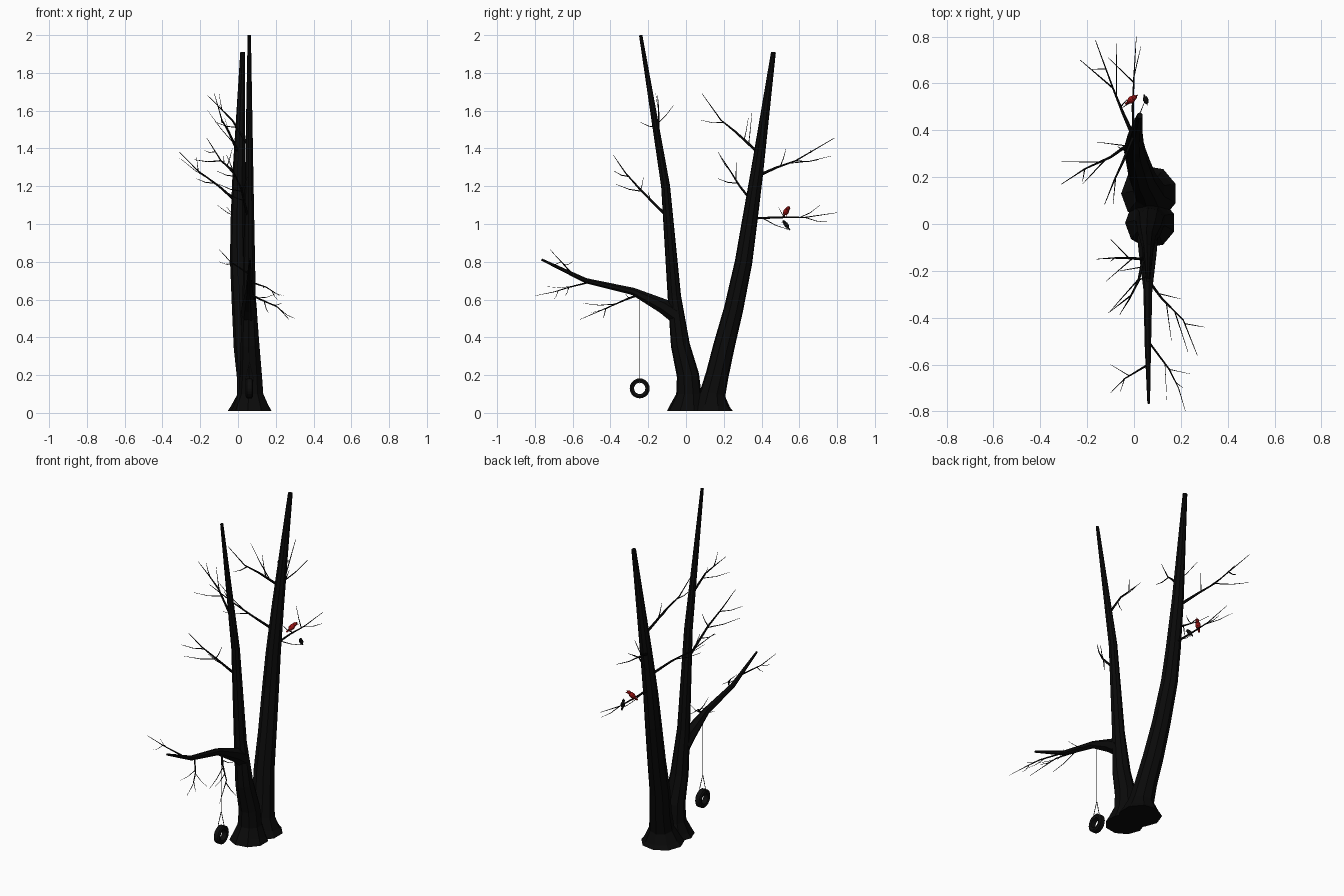
import bpy
import bmesh
import math
from mathutils import Vector, Matrix

default_cube = bpy.data.objects.get("Cube")
if default_cube:
    bpy.data.objects.remove(default_cube, do_unlink=True)


def make_material(name, colour):
    material = bpy.data.materials.new(name)
    material.use_nodes = True
    material.diffuse_color = colour
    shader = material.node_tree.nodes["Principled BSDF"]
    shader.inputs["Base Color"].default_value = colour
    shader.inputs["Roughness"].default_value = 0.9
    return material


bark = make_material("black bark", (0.003, 0.003, 0.003, 1))
rubber = make_material("black rubber", (0.004, 0.004, 0.004, 1))
rope_grey = make_material("dark rope", (0.02, 0.02, 0.02, 1))
red_feather = make_material("red feather", (0.35, 0.008, 0.008, 1))
black_feather = make_material("black feather", (0.005, 0.005, 0.005, 1))


def finish(mesh_builder, name, material):
    bmesh.ops.recalc_face_normals(mesh_builder, faces=mesh_builder.faces)
    mesh = bpy.data.meshes.new(name)
    mesh_builder.to_mesh(mesh)
    mesh_builder.free()
    mesh.materials.append(material)
    part = bpy.data.objects.new(name, mesh)
    bpy.context.scene.collection.objects.link(part)
    return part


def add_tube(builder, points, radii, sides, level_start=False):
    """Tapered tube through the points, with rings square to the path."""
    points = [Vector(point) for point in points]
    last = len(points) - 1
    rings = []
    for index, point in enumerate(points):
        tangent = points[min(index + 1, last)] - points[max(index - 1, 0)]
        if level_start and index == 0:
            tangent = Vector((0, 0, 1))
        turn = Vector((0, 0, 1)).rotation_difference(tangent.normalized())
        ring = []
        for side in range(sides):
            angle = math.tau * (side + 0.5) / sides
            offset = Vector((math.cos(angle), math.sin(angle), 0)) * radii[index]
            ring.append(builder.verts.new(point + turn @ offset))
        rings.append(ring)
    for lower, upper in zip(rings, rings[1:]):
        for side in range(sides):
            after = (side + 1) % sides
            builder.faces.new((lower[side], lower[after], upper[after], upper[side]))
    builder.faces.new(rings[0][::-1])
    builder.faces.new(rings[-1])


def limb(name, points, radii, sides, material=bark, level_start=False):
    builder = bmesh.new()
    add_tube(builder, points, radii, sides, level_start)
    return finish(builder, name, material)


def spray(name, path, twigs, thickness=0.008):
    """Branch with side twigs; each twig is (segment position, tip)."""
    builder = bmesh.new()
    path = [Vector(point) for point in path]
    last = len(path) - 1
    radii = [thickness * (1 - 0.85 * step / last) for step in range(last + 1)]
    add_tube(builder, path, radii, 5)
    for position, tip in twigs:
        segment = min(int(position), last - 1)
        start = path[segment].lerp(path[segment + 1], position - segment)
        tip = Vector(tip)
        bend = start.lerp(tip, 0.5) + Vector((0, 0, -0.008))
        width = thickness * 0.4
        add_tube(builder, (start, bend, tip), (width, width * 0.7, width * 0.3), 4)
    return finish(builder, name, bark)


# Two trunks with flared feet
limb("front_trunk",
     [(0.07, 0.005, 0.01), (0.07, 0.01, 0.04), (0.07, 0.015, 0.1), (0.07, 0.01, 0.2),
      (0.065, -0.03, 0.36), (0.06, -0.062, 0.62), (0.06, -0.108, 1.2), (0.06, -0.24, 2.0)],
     [0.108, 0.092, 0.068, 0.06, 0.051, 0.036, 0.024, 0.009], 9, level_start=True)
limb("back_trunk",
     [(0.065, 0.13, 0.01), (0.065, 0.135, 0.04), (0.065, 0.14, 0.1), (0.055, 0.165, 0.2),
      (0.035, 0.2, 0.35), (0.02, 0.252, 0.55), (0.005, 0.305, 0.8), (0.002, 0.335, 1.0),
      (0.005, 0.375, 1.27), (0.025, 0.463, 1.91)],
     [0.12, 0.1, 0.07, 0.062, 0.058, 0.052, 0.047, 0.042, 0.034, 0.013], 9, level_start=True)

# Heavy limb that carries the swing
limb("swing_limb",
     [(0.06, -0.055, 0.52), (0.06, -0.12, 0.565), (0.06, -0.28, 0.643),
      (0.06, -0.53, 0.7), (0.063, -0.765, 0.812)],
     [0.046, 0.04, 0.02, 0.014, 0.006], 7)

# Twigs on the swing limb
spray("limb_spray_inner",
      [(0.06, -0.24, 0.63), (0.12, -0.32, 0.6), (0.21, -0.41, 0.56), (0.27, -0.56, 0.495)],
      [(2.1, (0.3, -0.44, 0.5)), (1.6, (0.23, -0.545, 0.58)),
       (0.7, (0.2, -0.32, 0.63)), (1.2, (0.16, -0.5, 0.53))], 0.007)
spray("limb_spray_outer",
      [(0.06, -0.5, 0.695), (0.15, -0.62, 0.665), (0.19, -0.7, 0.64), (0.22, -0.8, 0.62)],
      [(1, (0.24, -0.64, 0.62)), (0.8, (0.14, -0.75, 0.67)), (1.7, (0.21, -0.7, 0.6))], 0.005)
spray("limb_spray_tip",
      [(0.06, -0.6, 0.735), (-0.04, -0.66, 0.8), (-0.1, -0.72, 0.865)],
      [(0.8, (-0.1, -0.6, 0.8)), (1, (-0.06, -0.72, 0.79))], 0.005)

# Branches of the front trunk
spray("front_trunk_low_spray",
      [(0.05, -0.1, 1.04), (0.02, -0.24, 1.18), (-0.02, -0.32, 1.27), (-0.06, -0.385, 1.365)],
      [(0.95, (-0.1, -0.37, 1.21)), (1, (0.05, -0.225, 1.25)),
       (1.8, (-0.11, -0.38, 1.28)), (0.6, (-0.06, -0.2, 1.17))])
spray("front_trunk_high_spray",
      [(0.05, -0.15, 1.42), (-0.03, -0.145, 1.55), (-0.09, -0.145, 1.61), (-0.16, -0.15, 1.68)],
      [(0.9, (-0.1, -0.065, 1.63)), (0.7, (-0.12, -0.245, 1.54)), (1.9, (-0.1, -0.16, 1.69))],
      0.007)

# Branches of the back trunk
spray("back_trunk_left_spray",
      [(-0.01, 0.35, 1.12), (-0.1, 0.285, 1.2), (-0.21, 0.235, 1.28), (-0.31, 0.17, 1.38)],
      [(1.4, (-0.31, 0.265, 1.35)), (1.2, (-0.22, 0.17, 1.24)), (2, (-0.22, 0.18, 1.36))])
spray("back_trunk_top_spray",
      [(0, 0.38, 1.38), (-0.05, 0.26, 1.49), (-0.085, 0.185, 1.55), (-0.125, 0.085, 1.69)],
      [(0.4, (-0.16, 0.35, 1.6)), (1.8, (-0.09, 0.08, 1.55)), (0.6, (-0.07, 0.33, 1.56))])
spray("back_trunk_rear_spray",
      [(-0.01, 0.39, 1.26), (-0.05, 0.48, 1.3), (-0.09, 0.58, 1.335), (-0.165, 0.785, 1.455)],
      [(2, (-0.23, 0.7, 1.34)), (1.6, (-0.075, 0.77, 1.36)),
       (2.4, (-0.18, 0.66, 1.39)), (1.2, (-0.03, 0.53, 1.4))], 0.009)
spray("bird_branch",
      [(0, 0.34, 1.03), (-0.005, 0.5, 1.035), (0, 0.63, 1.035), (0.01, 0.8, 1.06)],
      [(1.8, (-0.11, 0.71, 1.1)), (2, (0.03, 0.76, 1.01)),
       (0.4, (0.055, 0.545, 0.97)), (1.2, (-0.06, 0.49, 1.09))], 0.007)

# Tyre swing: rectangular section spun round the x axis
hang = Vector((0.06, -0.245, 0.13))
builder = bmesh.new()
section = [(-0.016, 0.03), (-0.019, 0.044), (-0.013, 0.053),
           (0.013, 0.053), (0.019, 0.044), (0.016, 0.03)]
corners = [builder.verts.new(hang + Vector((across, 0, out))) for across, out in section]
edges = [builder.edges.new((corners[i - 1], corners[i])) for i in range(len(corners))]
bmesh.ops.spin(builder, geom=corners + edges, cent=hang, axis=(1, 0, 0),
               angle=math.tau, steps=20, use_merge=True)
bmesh.ops.remove_doubles(builder, verts=builder.verts, dist=0.0001)
finish(builder, "tyre", rubber)

# Rope, split into two strands that loop under the tyre's top
knot = hang + Vector((0, 0, 0.14))
limb("rope", [(0.06, -0.245, 0.63), knot], [0.002, 0.002], 5, rope_grey)
for side, label in ((-1, "right"), (1, "left")):
    strand = [knot, hang + Vector((side * 0.021, 0, 0.05)),
              hang + Vector((side * 0.018, 0, 0.028)), hang + Vector((0, 0, 0.028))]
    limb("rope_strand_" + label, strand, [0.002] * len(strand), 5, rope_grey)


def bird(name, tail, crown, material):
    """Perched bird built along the line from tail to crown."""
    tail, crown = Vector(tail), Vector(crown)
    axis = crown - tail
    length = axis.length
    forward = Vector((axis.x, axis.y, 0)).normalized()
    turn = axis.to_track_quat("Z", "Y").to_matrix().to_4x4()
    builder = bmesh.new()
    for along, width, height in ((0.5, 0.18, 0.28), (0.78, 0.13, 0.14)):
        place = Matrix.Translation(tail + axis * along) @ turn
        size = Matrix.Diagonal((width * length, width * length, height * length, 1))
        bmesh.ops.create_icosphere(builder, subdivisions=2, radius=1, matrix=place @ size)
    # Tail, crest and beak
    head = tail + axis * 0.78
    fine, broad = length * 0.03, length * 0.1
    add_tube(builder, (tail, tail + axis * 0.4), (length * 0.06, broad), 4)
    add_tube(builder, (head, crown), (broad, fine * 0.3), 5)
    add_tube(builder, (head, head + forward * length * 0.24), (broad * 0.7, fine * 0.3), 5)
    # Legs
    for offset in (-1, 1):
        hip = tail + axis * 0.42 + forward.cross(Vector((0, 0, 1))) * offset * broad * 0.6
        add_tube(builder, (hip, hip - Vector((0, 0, length * 0.28))), (fine * 0.6, fine * 0.6), 4)
    return finish(builder, name, material)


bird("red_bird", (-0.035, 0.512, 1.036), (0.012, 0.548, 1.096), red_feather)
bird("black_bird", (0.043, 0.55, 0.968), (0.056, 0.512, 1.022), black_feather)
